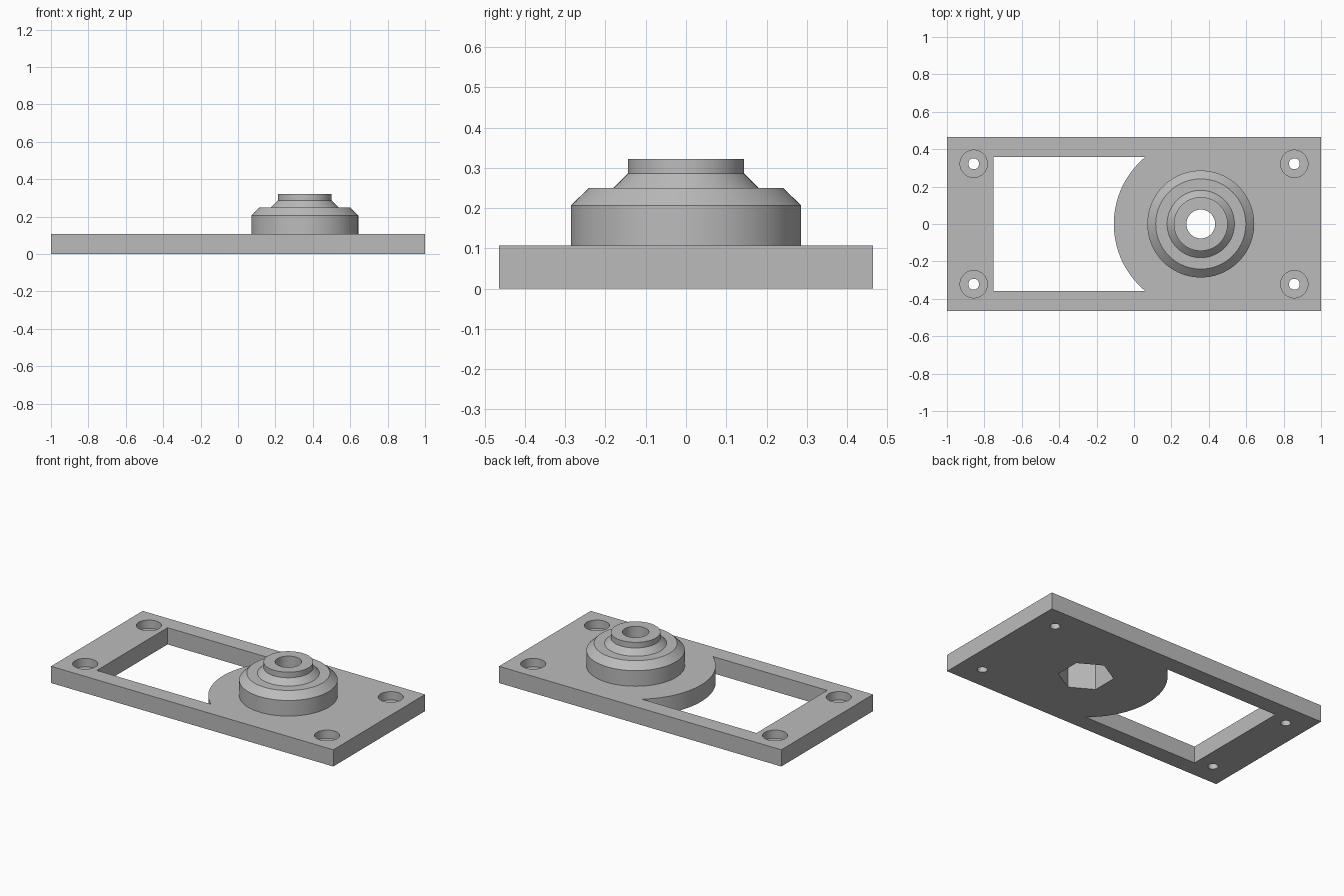
import bpy, bmesh
from math import cos, sin, asin, pi, radians

if "Cube" in bpy.data.objects:
    bpy.data.objects.remove(bpy.data.objects["Cube"], do_unlink=True)

THICK, TOP = 0.107, 0.322
BOSS_X = 0.357

grey = bpy.data.materials.new("plain grey")
grey.use_nodes = True
colour = (0.5, 0.5, 0.5, 1)
grey.diffuse_color = colour
grey.node_tree.nodes["Principled BSDF"].inputs["Base Color"].default_value = colour


def solid(name, rings):
    """Closed solid from a stack of matching point rings."""
    bm = bmesh.new()
    loops = [[bm.verts.new(p) for p in ring] for ring in rings]
    n = len(loops[0])
    for a, b in zip(loops, loops[1:]):
        for i in range(n):
            j = (i + 1) % n
            bm.faces.new((a[i], a[j], b[j], b[i]))
    bm.faces.new(loops[0][::-1])
    bm.faces.new(loops[-1])
    bmesh.ops.recalc_face_normals(bm, faces=bm.faces)
    mesh = bpy.data.meshes.new(name)
    bm.to_mesh(mesh)
    bm.free()
    mesh.materials.append(grey)
    obj = bpy.data.objects.new(name, mesh)
    bpy.context.collection.objects.link(obj)
    return obj


def prism(name, outline, z0, z1):
    return solid(name, [[(x, y, z) for x, y in outline] for z in (z0, z1)])


def turned(name, profile, x, y=0, sides=72, turn=0):
    """Solid of revolution from (radius, height) pairs."""
    angles = [turn + 2 * pi * i / sides for i in range(sides)]
    return solid(name, [[(x + r * cos(a), y + r * sin(a), z) for a in angles]
                        for r, z in profile])


def combine(target, tool, operation):
    mod = target.modifiers.new(tool.name, "BOOLEAN")
    mod.operation = operation
    mod.solver = "EXACT"
    mod.object = tool
    tool.hide_render = True
    bpy.context.view_layer.objects.active = target
    bpy.ops.object.modifier_apply(modifier=mod.name)
    bpy.data.objects.remove(tool, do_unlink=True)


# Rectangular base plate
plate = prism("mounting_plate",
              [(-1, -0.464), (1, -0.464), (1, 0.464), (-1, 0.464)], 0, THICK)

# Stepped round boss
boss = turned("stepped_boss", [(0.286, THICK / 2), (0.286, 0.207), (0.241, 0.25),
                               (0.18, 0.25), (0.144, 0.286), (0.144, TOP)], BOSS_X)
combine(plate, boss, "UNION")

# Window whose inner end follows a circle around the boss
half, radius, steps = 0.358, 0.465, 32
spread = asin(half / radius)
window = [(-0.75, half), (-0.75, -half)]
for i in range(steps + 1):
    a = pi + spread - 2 * spread * i / steps
    window.append((BOSS_X + radius * cos(a), radius * sin(a)))
combine(plate, prism("window_cutter", window, -0.1, 0.2), "DIFFERENCE")

# Counterbored screw holes in the corners
for x in (-0.857, 0.857):
    for y in (-0.322, 0.322):
        hole = turned("screw_cutter", [(0.029, -0.1), (0.029, 0.054),
                                       (0.073, 0.054), (0.073, 0.2)], x, y, 40)
        combine(plate, hole, "DIFFERENCE")

# Hexagonal nut pocket below, round bore through the top
combine(plate, turned("nut_cutter", [(0.16, -0.1), (0.16, 0.215)], BOSS_X,
                      sides=6, turn=pi / 6), "DIFFERENCE")
combine(plate, turned("bore_cutter", [(0.077, 0.1), (0.077, 0.5)], BOSS_X, sides=48),
        "DIFFERENCE")

# Smooth round walls, crisp edges
bpy.ops.object.select_all(action="DESELECT")
plate.select_set(True)
bpy.context.view_layer.objects.active = plate
bpy.ops.object.shade_smooth_by_angle(angle=radians(30))
